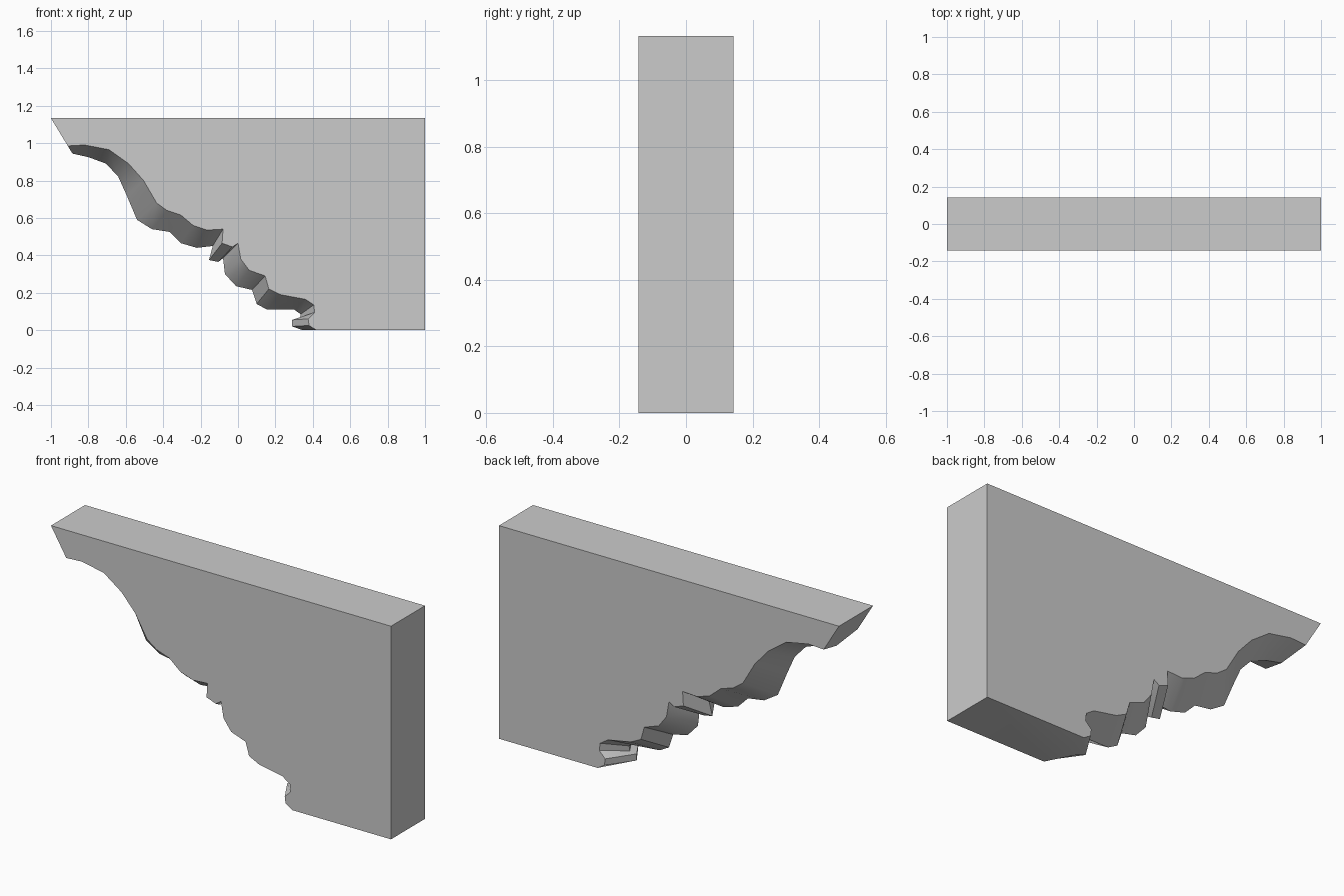
import bpy
import bmesh
import math

if "Cube" in bpy.data.objects:
    bpy.data.objects.remove(bpy.data.objects["Cube"], do_unlink=True)

HALF = 0.143
TOP = 1.133

# Carved lower edge (x, z) along the two outer faces
SIDE = [(-.91, .985), (-.82, .99), (-.69, .965), (-.585, .89), (-.505, .80),
        (-.435, .68), (-.38, .64), (-.305, .615), (-.24, .56), (-.165, .535),
        (-.08, .54), (-.085, .465), (-.03, .445), (0, .465), (.015, .38),
        (.06, .32), (.145, .29), (.165, .22), (.225, .19), (.36, .165),
        (.405, .135), (.41, .095), (.375, .06), (.38, .025), (.42, 0)]

# The same edge along the raised centre ridge
RIDGE = [(-.885, .944), (-.80, .925), (-.705, .89), (-.64, .82), (-.595, .72),
         (-.54, .59), (-.46, .54), (-.365, .525), (-.305, .465), (-.22, .44),
         (-.135, .45), (-.155, .375), (-.105, .365), (-.08, .385), (-.07, .30),
         (-.01, .235), (.075, .215), (.10, .14), (.155, .11), (.30, .11),
         (.335, .085), (.33, .06), (.29, .055), (.29, .02), (.345, 0)]


def row(bm, points, y):
    return [bm.verts.new((x, y, z)) for x, z in points]


# Bracket body: outer faces joined to the centre ridge
bm = bmesh.new()
front = row(bm, SIDE, -HALF)
ridge = row(bm, RIDGE, 0)
back = row(bm, SIDE, HALF)
corners = [(1, 0), (1, TOP), (-1, TOP)]
front_corners = row(bm, corners, -HALF)
back_corners = row(bm, corners, HALF)

bm.faces.new(front + front_corners)
bm.faces.new(back + back_corners)
for a, b in ((front, ridge), (ridge, back)):
    for i in range(len(a) - 1):
        bm.faces.new((a[i], a[i + 1], b[i + 1], b[i]))

# Back edge, top, slanted tip and bottom
for i in range(2):
    bm.faces.new((front_corners[i], front_corners[i + 1],
                  back_corners[i + 1], back_corners[i]))
bm.faces.new((front_corners[2], front[0], ridge[0], back[0], back_corners[2]))
bm.faces.new((front_corners[0], front[-1], ridge[-1], back[-1], back_corners[0]))
bmesh.ops.recalc_face_normals(bm, faces=bm.faces)

mesh = bpy.data.meshes.new("carved_bracket")
bm.to_mesh(mesh)
bm.free()
bracket = bpy.data.objects.new("carved_bracket", mesh)
bpy.context.collection.objects.link(bracket)

# Plain grey finish
grey = bpy.data.materials.new("plain_grey")
grey.use_nodes = True
colour = (0.6, 0.6, 0.6, 1)
grey.diffuse_color = colour
grey.node_tree.nodes["Principled BSDF"].inputs["Base Color"].default_value = colour
mesh.materials.append(grey)

# Soft curves with crisp outer edges
bpy.ops.object.select_all(action="DESELECT")
bracket.select_set(True)
bpy.context.view_layer.objects.active = bracket
bpy.ops.object.shade_smooth_by_angle(angle=math.radians(35))
